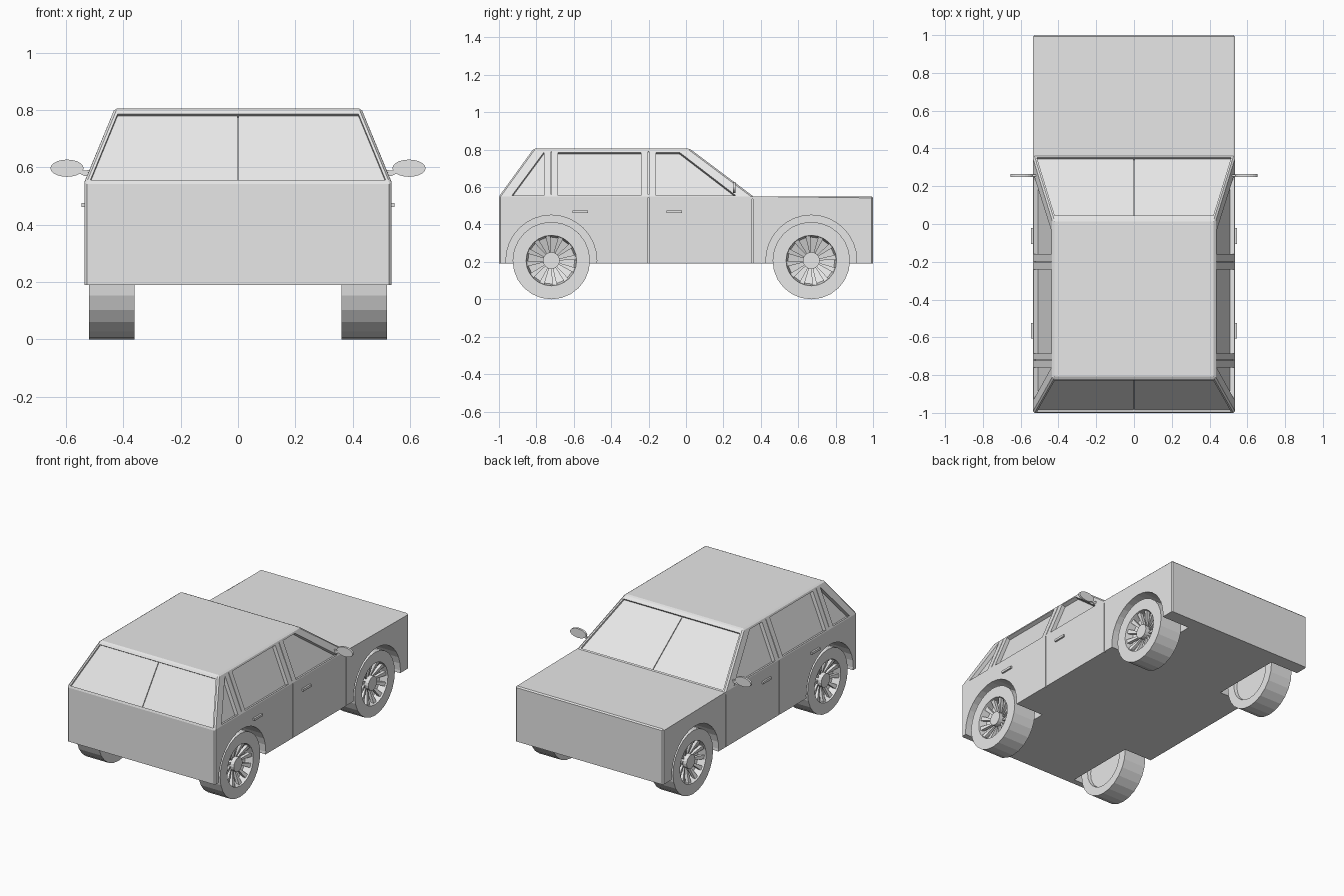
import bpy, bmesh, math
from mathutils import Vector
from mathutils.geometry import normal as poly_normal

if "Cube" in bpy.data.objects:
    bpy.data.objects.remove(bpy.data.objects["Cube"])

grey = bpy.data.materials.new("light_grey")
grey.diffuse_color = (0.8, 0.8, 0.8, 1)
grey.use_nodes = True
grey.node_tree.nodes["Principled BSDF"].inputs["Base Color"].default_value = grey.diffuse_color

BELT, ROOF = 0.55, 0.805
AXLES, WHEEL_R = (-0.72, 0.67), 0.207


def make(name, bm):
    bmesh.ops.recalc_face_normals(bm, faces=bm.faces[:])
    me = bpy.data.meshes.new(name)
    bm.to_mesh(me)
    bm.free()
    me.materials.append(grey)
    ob = bpy.data.objects.new(name, me)
    bpy.context.scene.collection.objects.link(ob)
    return ob


def bridge(bm, a, b):
    n = len(a)
    for i in range(n):
        bm.faces.new((a[i], a[(i + 1) % n], b[(i + 1) % n], b[i]))


def prism(bm, loop, out, into):
    """Extrude a flat loop both ways along its normal (away from the car centre)."""
    pts = [Vector(p) for p in loop]
    n = poly_normal(pts[:4])
    if n.dot(sum(pts, Vector()) / len(pts) - Vector((0, 0, 0.3))) < 0:
        n = -n
    a = [bm.verts.new(p + n * out) for p in pts]
    b = [bm.verts.new(p - n * into) for p in pts]
    bm.faces.new(a)
    bm.faces.new(b)
    bridge(bm, a, b)


def lathe(bm, cy, cz, profile, side, seg=24):
    """Spin (x, r) points about an axle along x; both ends are capped."""
    rings = [[bm.verts.new((side * x, cy + r * math.cos(math.tau * i / seg),
                            cz + r * math.sin(math.tau * i / seg))) for i in range(seg)]
             for x, r in profile]
    for a, b in zip(rings, rings[1:]):
        bridge(bm, a, b)
    bm.faces.new(rings[0])
    bm.faces.new(rings[-1])


# the sloping planes of the cabin
def half_width(z):
    return 0.535 - max(0, z - BELT) * 0.105 / (ROOF - BELT)


def rear_y(z):
    return -1 + (z - BELT) * 0.185 / (ROOF - BELT)


def screen_y(z):
    return 0.36 - (z - BELT) * 0.34 / (ROOF - BELT)


def on_side(yz, s):
    return [(s * half_width(z), y, z) for y, z in yz]


# body shell: lower box, hood and tapered cabin
bm = bmesh.new()
W = 0.535
ring = {}
for s in (-1, 1):
    ring[s] = [bm.verts.new(p) for p in (
        (s * W, -1, 0.19), (s * W, 1, 0.19), (s * W, 1, BELT), (s * W, 0.36, BELT),
        (s * W, -1, BELT), (s * 0.43, -0.815, ROOF), (s * 0.43, 0.02, ROOF))]
    v = ring[s]
    bm.faces.new(v[:5])
    bm.faces.new((v[3], v[6], v[5], v[4]))
L, R = ring[-1], ring[1]
for i, j in ((0, 1), (1, 2), (2, 3), (3, 6), (6, 5), (5, 4), (4, 0)):
    bm.faces.new((L[i], L[j], R[j], R[i]))
bmesh.ops.recalc_face_normals(bm, faces=bm.faces[:])
edges = [e for e in bm.edges if e.is_convex and e.calc_face_angle() > math.radians(30)
         and max(v.co.z for v in e.verts) > 0.3]
bmesh.ops.bevel(bm, geom=edges, offset=0.008, segments=1, affect='EDGES')
body = make("car_body", bm)

# cutter for window recesses and wheel arches
cut = bmesh.new()
z0, z1 = 0.556, 0.786
windows = (
    [(-0.93, z0), (-0.76, z1), (-0.76, z0)],
    [(-0.685, z0), (-0.685, z1), (-0.24, z1), (-0.24, z0)],
    [(-0.16, z0), (-0.16, z1), (-0.035, z1), (0.265, z0)])
for s in (-1, 1):
    for w in windows:
        prism(cut, on_side(w, s), 0.05, 0.025)
    for y in AXLES:
        lathe(cut, y, WHEEL_R, [(0.33, 0.243), (0.6, 0.243)], s, 32)
for f in (rear_y, screen_y):
    a, b = half_width(z0) - 0.018, half_width(z1) - 0.018
    prism(cut, [(-a, f(z0), z0), (a, f(z0), z0), (b, f(z1), z1), (-b, f(z1), z1)], 0.04, 0.012)

# cutter for thin panel seams
seam = bmesh.new()
g = 0.002
for s in (-1, 1):
    for y, lo, hi in ((0.355, 0.15, 0.535), (-0.2, 0.15, 0.545), (-0.2, 0.56, 0.79), (-0.72, 0.56, 0.79)):
        prism(seam, on_side([(y - g, lo), (y + g, lo), (y + g, hi), (y - g, hi)], s), 0.03, 0.01)
for f in (rear_y, screen_y):
    prism(seam, [(-g, f(z0), z0), (g, f(z0), z0), (g, f(z1), z1), (-g, f(z1), z1)], 0.03, 0.022)

bpy.context.view_layer.objects.active = body
for name, cutter_bm in (("recess_cutter", cut), ("seam_cutter", seam)):
    cutter = make(name, cutter_bm)
    cutter.hide_render = True
    mod = body.modifiers.new(name, 'BOOLEAN')
    mod.operation, mod.solver, mod.object = 'DIFFERENCE', 'EXACT', cutter
    bpy.ops.object.modifier_apply(modifier=name)
    bpy.data.objects.remove(cutter)

# wheels: tyre with dished rim, twelve spokes and a hub
for s, sn in ((-1, "left"), (1, "right")):
    for y, yn in zip(AXLES, ("rear", "front")):
        bm = bmesh.new()
        lathe(bm, y, WHEEL_R, [(0.38, 0.145), (0.36, 0.15), (0.36, WHEEL_R), (0.52, WHEEL_R),
                               (0.52, 0.135), (0.47, 0.125), (0.445, 0.045)], s)
        lathe(bm, y, WHEEL_R, [(0.43, 0.045), (0.505, 0.045)], s, 16)
        for k in range(12):
            c = math.radians(30 * k + 7.5)
            d = math.radians(6)
            loop = [(s * x, y + r * math.cos(t), WHEEL_R + r * math.sin(t)) for x, r, t in (
                (0.478, 0.04, c - d), (0.51, 0.134, c - d), (0.51, 0.134, c + d), (0.478, 0.04, c + d))]
            prism(bm, loop, 0, 0.02)
        make(f"{yn}_{sn}_wheel", bm)

    # door handles
    bm = bmesh.new()
    for y in (-0.565, -0.063):
        prism(bm, on_side([(y - 0.042, 0.461), (y + 0.042, 0.461),
                           (y + 0.042, 0.476), (y - 0.042, 0.476)], s), 0.011, 0.005)
    make(f"{sn}_door_handles", bm)

    # wing mirror: thin oval on a short arm
    bm = bmesh.new()
    oval = [(s * (0.596 + 0.058 * math.cos(math.tau * i / 20)), 0.257,
             0.597 + 0.03 * math.sin(math.tau * i / 20)) for i in range(20)]
    prism(bm, oval, 0.007, 0.007)
    prism(bm, [(s * 0.51, 0.257, 0.572), (s * 0.535, 0.257, 0.57),
               (s * 0.565, 0.257, 0.585), (s * 0.51, 0.257, 0.592)], 0.005, 0.005)
    make(f"{sn}_wing_mirror", bm)
